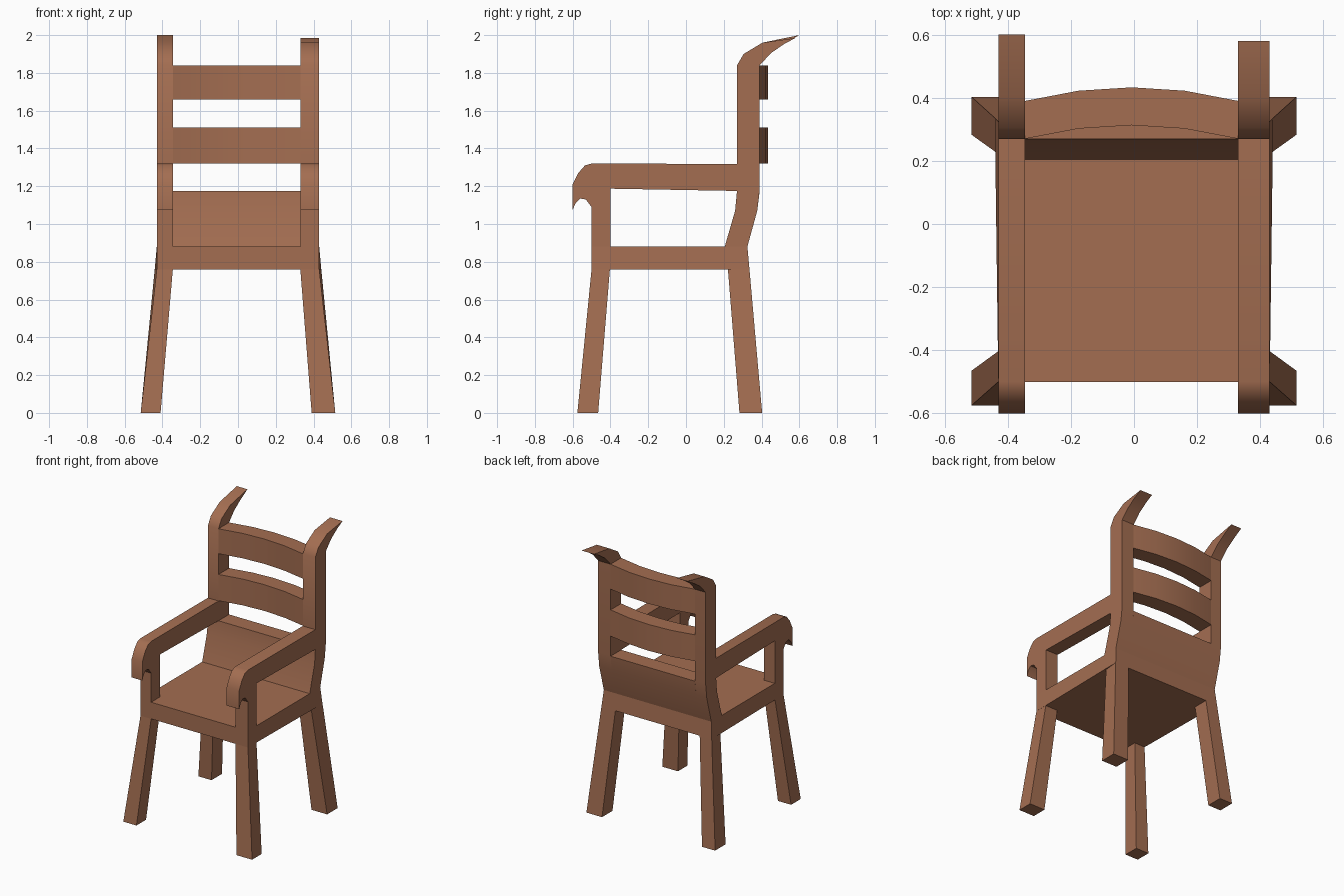
import bpy, bmesh, math

if "Cube" in bpy.data.objects:
    bpy.data.objects.remove(bpy.data.objects["Cube"])

wood = bpy.data.materials.new("brown wood")
wood.diffuse_color = (0.37, 0.155, 0.083, 1)
wood.use_nodes = True
wood.node_tree.nodes["Principled BSDF"].inputs["Base Color"].default_value = wood.diffuse_color


def loft(name, a, b):
    """Solid between two matching loops of points, smooth across gentle bends."""
    bm = bmesh.new()
    va = [bm.verts.new(p) for p in a]
    vb = [bm.verts.new(p) for p in b]
    bm.faces.new(va)
    bm.faces.new(vb)
    n = len(a)
    for i in range(n):
        j = (i + 1) % n
        bm.faces.new((va[i], va[j], vb[j], vb[i]))
    bmesh.ops.recalc_face_normals(bm, faces=bm.faces)
    me = bpy.data.meshes.new(name)
    bm.to_mesh(me)
    bm.free()
    me.materials.append(wood)
    ob = bpy.data.objects.new(name, me)
    bpy.context.collection.objects.link(ob)
    bpy.ops.object.select_all(action='DESELECT')
    ob.select_set(True)
    bpy.context.view_layer.objects.active = ob
    bpy.ops.object.shade_smooth_by_angle(angle=math.radians(35))
    return ob


def extrude_x(name, profile, x0, x1):
    return loft(name, [(x0, y, z) for y, z in profile], [(x1, y, z) for y, z in profile])


# Side frames: front post, curled armrest and horned back post in one outline
def side_profile(tip):
    return [(-0.5, 0.88), (-0.5, 1.09), (-0.53, 1.13), (-0.56, 1.135), (-0.585, 1.11),
            (-0.6, 1.075), (-0.6, 1.21), (-0.57, 1.27), (-0.535, 1.31), (-0.5, 1.32),
            (0.27, 1.318), (0.27, 1.84), (0.305, 1.9), (0.405, 1.96), tip,
            (0.52, 1.953), (0.45, 1.905), (0.39, 1.84), (0.39, 1.18), (0.377, 1.07),
            (0.325, 0.88), (0.205, 0.88), (0.26, 1.07), (0.27, 1.175), (-0.4, 1.187),
            (-0.4, 0.88)]


extrude_x("left_side_frame", side_profile((0.6, 2.0)), -0.43, -0.345)
extrude_x("right_side_frame", side_profile((0.58, 1.985)), 0.33, 0.43)

# Seat slab, flaring slightly at the lower back where it meets the legs
loft("seat",
     [(-0.43, -0.5, 0.76), (0.43, -0.5, 0.76), (0.441, 0.336, 0.76), (-0.441, 0.336, 0.76)],
     [(-0.43, -0.5, 0.88), (0.43, -0.5, 0.88), (0.43, 0.325, 0.88), (-0.43, 0.325, 0.88)])

# Lower back panel
extrude_x("lower_back_panel",
          [(0.205, 0.88), (0.26, 1.07), (0.27, 1.175), (0.39, 1.175), (0.377, 1.07),
           (0.325, 0.88)], -0.345, 0.33)

# Bowed back slats
xs = [-0.345 + 0.675 * i / 4 for i in range(5)]
bow = [0.043 * (1 - ((i - 2) / 2) ** 2) for i in range(5)]
outline = [(x, 0.27 + d) for x, d in zip(xs, bow)] + \
          [(x, 0.39 + d) for x, d in reversed(list(zip(xs, bow)))]
for name, z0, z1 in (("lower_slat", 1.32, 1.51), ("upper_slat", 1.66, 1.84)):
    loft(name, [(x, y, z0) for x, y in outline], [(x, y, z1) for x, y in outline])


# Splayed tapering legs
def leg(name, foot_x, foot_y, top):
    (x0, x1), (y0, y1) = foot_x, foot_y
    foot = [(x0, y0, 0), (x1, y0, 0), (x1, y1, 0), (x0, y1, 0)]
    loft(name, foot, [(x, y, 0.76) for x, y in top])


for side, s, inner_foot, inner_top in (("left", -1, 0.41, 0.345), ("right", 1, 0.39, 0.33)):
    foot = (s * inner_foot, s * 0.515)
    i, o = s * inner_top, s * 0.43
    leg(side + "_front_leg", foot, (-0.575, -0.465),
        [(i, -0.5), (o, -0.5), (o, -0.403), (i, -0.403)])
    leg(side + "_back_leg", foot, (0.283, 0.403),
        [(i, 0.222), (o, 0.222), (s * 0.441, 0.336), (i, 0.336)])
